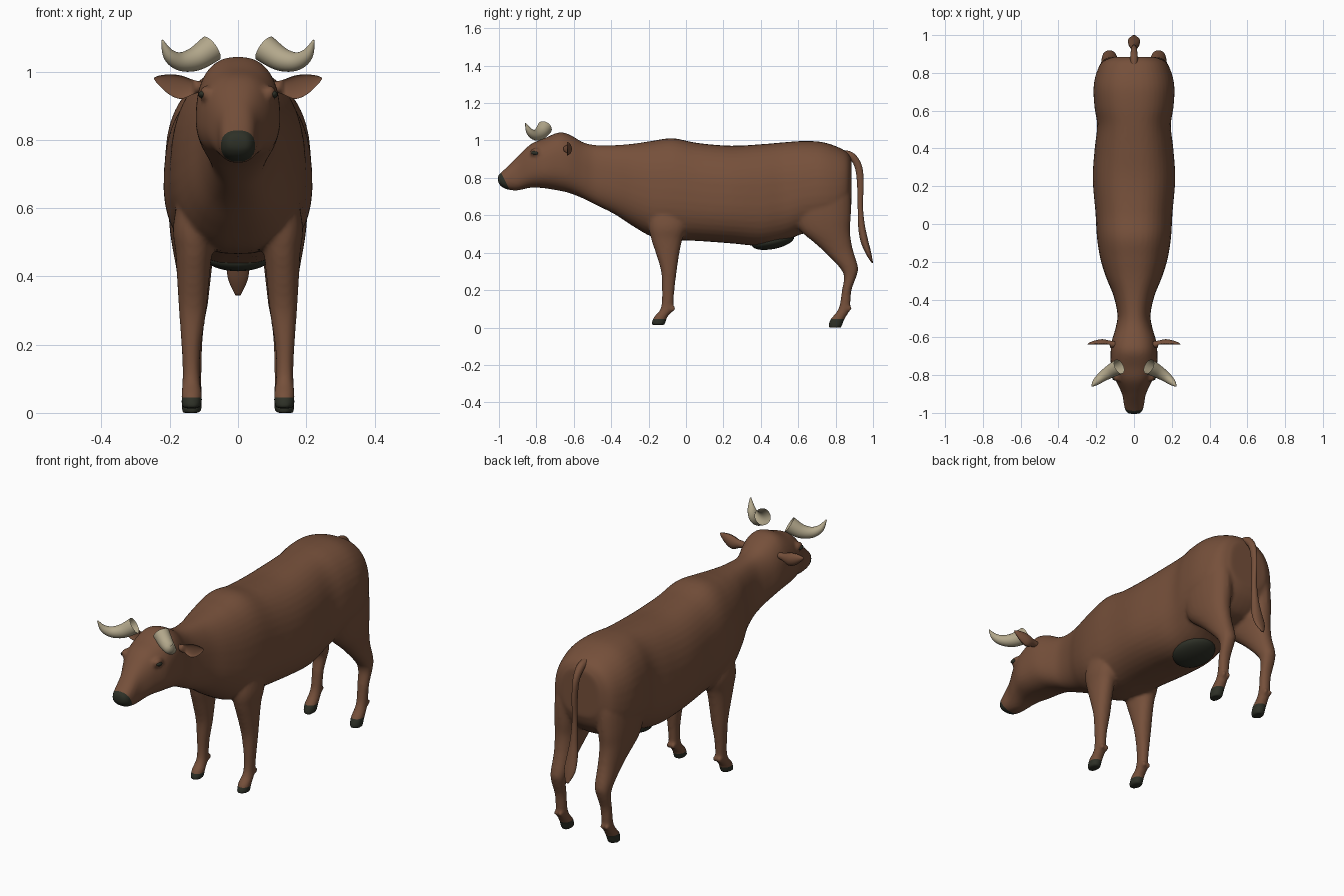
import bpy, bmesh, math
from mathutils import Vector, Matrix

cube = bpy.data.objects.get("Cube")
if cube:
    bpy.data.objects.remove(cube, do_unlink=True)


def material(name, rgb):
    m = bpy.data.materials.new(name)
    m.use_nodes = True
    m.diffuse_color = (*rgb, 1)
    bsdf = m.node_tree.nodes["Principled BSDF"]
    bsdf.inputs["Base Color"].default_value = (*rgb, 1)
    bsdf.inputs["Roughness"].default_value = 0.8
    return m


BROWN = material("brown_hide", (0.18, 0.08, 0.043))
DARK = material("dark_skin", (0.027, 0.03, 0.02))
HORN = material("pale_horn", (0.45, 0.39, 0.26))


def spline(rows, steps=5):
    """Catmull-Rom interpolation of equal-length rows of numbers."""
    out = []
    for i in range(len(rows) - 1):
        p0, p1, p2 = rows[max(i - 1, 0)], rows[i], rows[i + 1]
        p3 = rows[min(i + 2, len(rows) - 1)]
        for k in range(steps):
            t = k / steps
            out.append([0.5 * (2 * b + (c - a) * t + (2 * a - 5 * b + 4 * c - d) * t * t
                               + (3 * b - a - 3 * c + d) * t ** 3)
                        for a, b, c, d in zip(p0, p1, p2, p3)])
    return out + [list(rows[-1])]


def loft(bm, rings, n=24, power=2.0, skew=0.0, start_cap=True):
    """Skin rings given as (centre, side axis, up axis)."""
    def bend(v):
        return math.copysign(abs(v) ** (2 / power), v)
    loops = []
    for c, a, b in rings:
        loop = []
        for i in range(n):
            t = math.tau * i / n
            u, v = bend(math.cos(t)), bend(math.sin(t))
            loop.append(bm.verts.new(Vector(c) + Vector(a) * u * (1 - skew * v) + Vector(b) * v))
        loops.append(loop)
    faces = [bm.faces.new((p[i], p[(i + 1) % n], q[(i + 1) % n], q[i]))
             for p, q in zip(loops, loops[1:]) for i in range(n)]
    faces.append(bm.faces.new(loops[-1]))
    if start_cap:
        faces.append(bm.faces.new(loops[0]))
    bmesh.ops.recalc_face_normals(bm, faces=faces)


def ball(bm, centre, size, tilt=0.0):
    mat = Matrix.Translation(centre) @ Matrix.Rotation(tilt, 4, 'X') @ Matrix.Diagonal((*size, 1))
    bmesh.ops.create_uvsphere(bm, u_segments=24, v_segments=14, radius=1, matrix=mat)


def finish(bm, name, *mats):
    mesh = bpy.data.meshes.new(name)
    bm.to_mesh(mesh)
    bm.free()
    for m in mats:
        mesh.materials.append(m)
    mesh.shade_smooth()
    obj = bpy.data.objects.new(name, mesh)
    bpy.context.collection.objects.link(obj)
    return obj


# Head, neck and trunk: y, top, bottom, half width
trunk = [
    (-1.005, .815, .775, .03), (-.985, .832, .752, .046), (-.95, .865, .737, .054),
    (-.9, .915, .733, .063), (-.83, .98, .748, .095), (-.76, 1.01, .745, .12),
    (-.68, 1.043, .732, .123), (-.62, 1.03, .718, .117), (-.55, .99, .69, .097),
    (-.48, .975, .655, .087), (-.38, .975, .605, .108), (-.28, .983, .54, .148),
    (-.18, .998, .485, .178), (-.07, 1.012, .468, .195), (.06, .987, .463, .203),
    (.24, .972, .45, .217), (.4, .98, .437, .207), (.52, .99, .46, .194),
    (.62, .997, .5, .208), (.72, .993, .52, .213), (.8, .97, .54, .198),
    (.86, .938, .6, .165), (.885, .9, .66, .11)]
# Legs: z, front y, back y, inner x, outer x
front_leg = [
    (.68, -.19, 0, .05, .165), (.55, -.2, .005, .06, .19), (.47, -.185, -.02, .075, .183),
    (.4, -.162, -.035, .083, .179), (.3, -.133, -.05, .093, .173), (.2, -.128, -.062, .108, .166),
    (.13, -.13, -.067, .112, .162), (.09, -.142, -.072, .11, .163),
    (.055, -.172, -.1, .106, .166), (.013, -.188, -.112, .108, .164)]
hind_leg = [
    (.78, .6, .87, .03, .19), (.7, .56, .882, .04, .202), (.6, .575, .882, .05, .204),
    (.52, .61, .877, .063, .198), (.45, .69, .885, .073, .186), (.4, .745, .897, .079, .178),
    (.32, .822, .92, .088, .171), (.27, .845, .91, .097, .167), (.2, .834, .885, .104, .163),
    (.12, .822, .878, .107, .161), (.08, .803, .868, .107, .163),
    (.04, .77, .845, .105, .166), (0, .76, .832, .108, .164)]

bm = bmesh.new()
loft(bm, [((0, y, (t + b) / 2), (w, 0, 0), (0, 0, (t - b) / 2))
          for y, t, b, w in spline(trunk)], n=40, power=2.45, skew=.07)
for s in (-1, 1):
    for leg, claw_y in ((front_leg, -.07), (hind_leg, .872)):
        loft(bm, [((s * (i + o) / 2, (f + k) / 2, z), ((o - i) / 2, 0, 0), (0, (k - f) / 2, 0))
                  for z, f, k, i, o in spline(leg)], power=2.2)
        # Dewclaws behind each pastern
        for x in (.122, .15):
            ball(bm, (s * x, claw_y, .1), (.012, .017, .013), .5)
    # Eyelids
    ball(bm, (s * .093, -.8, .935), (.02, .036, .024), -.2)

# Fuse the overlapping forms into one smooth skin
source = finish(bm, "body_source")
fuse = source.modifiers.new("fuse", 'REMESH')
fuse.mode = 'VOXEL'
fuse.voxel_size = .009
soften = source.modifiers.new("soften", 'SMOOTH')
soften.factor = .5
soften.iterations = 5
graph = bpy.context.evaluated_depsgraph_get()
bm = bmesh.new()
bm.from_object(source, graph)
bpy.data.objects.remove(source, do_unlink=True)

# Clean colour edges at the muzzle and hooves
nose_at, nose_dir = Vector((0, -.965, .78)), Vector((0, 1, .5))
hoof_at, hoof_dir = Vector((0, 0, .045)), Vector((0, 0, 1))
for at, way in ((nose_at, nose_dir), (hoof_at, hoof_dir)):
    bmesh.ops.bisect_plane(bm, geom=bm.verts[:] + bm.edges[:] + bm.faces[:],
                           plane_co=at, plane_no=way, dist=1e-5)
for f in bm.faces:
    c = f.calc_center_median()
    f.material_index = int((c - nose_at).dot(nose_dir) < 0 or (c - hoof_at).dot(hoof_dir) < 0)
finish(bm, "body", BROWN, DARK)

# Tail: y, z, half width, outward axis y and z
tail = [(.83, .93, .02, 0, .02), (.885, .915, .02, .008, .02), (.92, .865, .016, .018, .008),
        (.932, .78, .013, .018, 0), (.932, .65, .014, .014, 0), (.938, .55, .02, .018, 0),
        (.952, .47, .029, .02, .004), (.975, .4, .031, .014, .005), (.997, .345, .008, .003, .001)]
bm = bmesh.new()
loft(bm, [((0, y, z), (w, 0, 0), (0, by, bz)) for y, z, w, by, bz in spline(tail)])
finish(bm, "tail", BROWN)

# Udder patch under the belly
bm = bmesh.new()
ball(bm, (0, .465, .462), (.102, .115, .042), .2)
finish(bm, "udder", DARK)

# Ears: x, z, half height, half depth; horns: x, y, z, radius
ear = [(.09, .955, .014, .014), (.125, .955, .019, .019), (.165, .954, .034, .027),
       (.2, .962, .03, .022), (.232, .974, .014, .011), (.246, .98, .002, .002)]
horn = [(.078, -.755, 1.068, .041), (.125, -.78, 1.037, .035), (.17, -.81, 1.03, .027),
        (.203, -.838, 1.05, .018), (.222, -.858, 1.092, .003)]
for s, side in ((1, "left"), (-1, "right")):
    bm = bmesh.new()
    loft(bm, [((s * x, -.637, z), (0, 0, h), (0, d, 0)) for x, z, h, d in spline(ear)])
    for v in bm.verts:
        # Hollow the front of the ear into a cup
        if v.co.y < -.637 and abs(v.co.x) > .13:
            v.co.y = -.637 + (-.637 - v.co.y) * .45
    finish(bm, side + "_ear", BROWN)

    bm = bmesh.new()
    pts = spline(horn)
    rings = []
    for i, (x, y, z, r) in enumerate(pts):
        p, q = pts[max(i - 1, 0)], pts[min(i + 1, len(pts) - 1)]
        along = Vector((s * (q[0] - p[0]), q[1] - p[1], q[2] - p[2])).normalized()
        a = along.cross(Vector((0, 1, 0))).normalized()
        rings.append(((s * x, y, z), a * r, along.cross(a) * r))
    loft(bm, rings, start_cap=False)
    finish(bm, side + "_horn", HORN)

    bm = bmesh.new()
    ball(bm, (s * .104, -.808, .933), (.012, .02, .011), -.15)
    finish(bm, side + "_eye", DARK)
